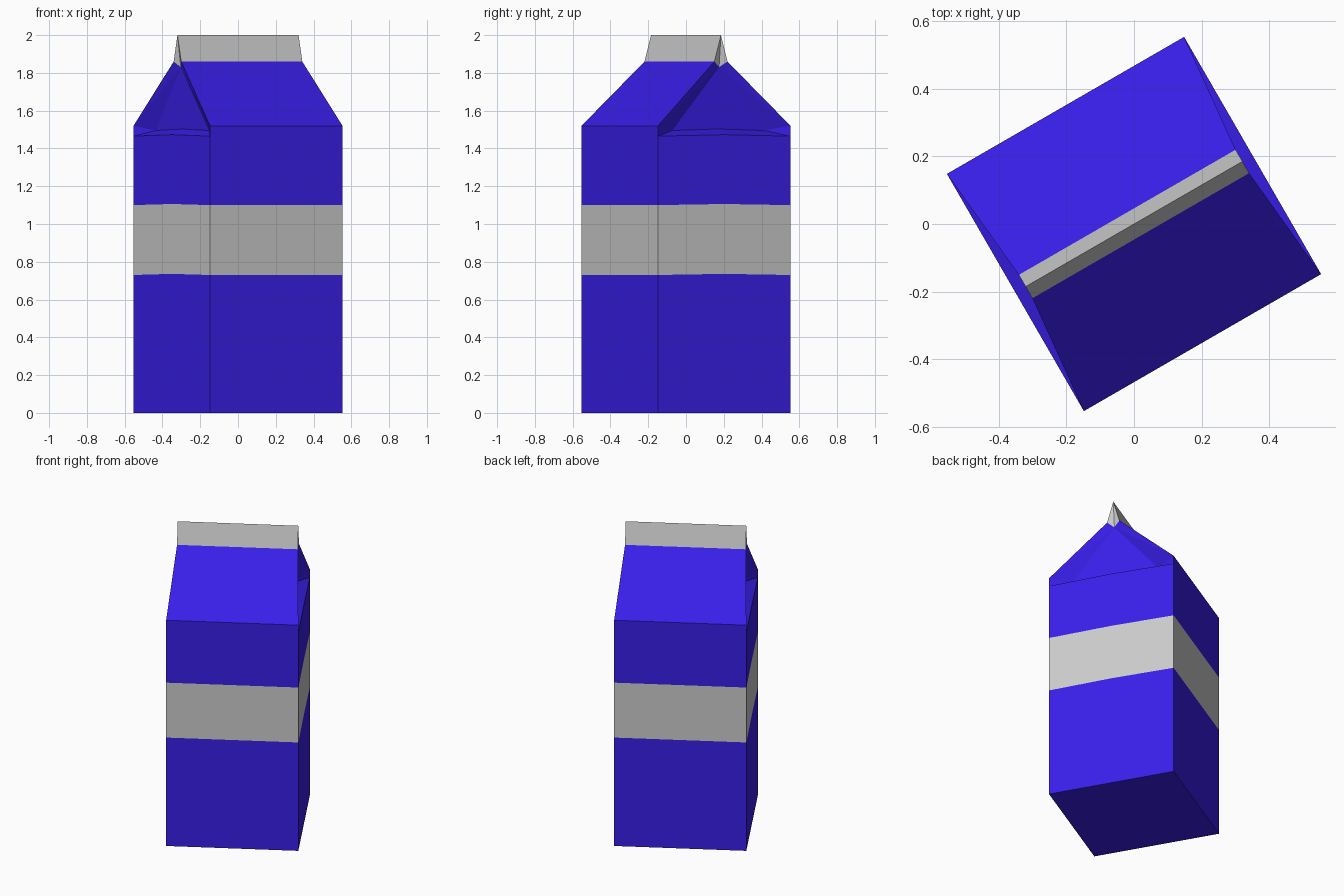
import bpy
import math

if "Cube" in bpy.data.objects:
    bpy.data.objects.remove(bpy.data.objects["Cube"])

H = 0.405        # half width of the square carton
Z_ROOF = 1.52    # eaves of the roof
blue = bpy.data.materials.new("blue_card")
blue.diffuse_color = (0.041, 0.0128, 0.81, 1)
blue.use_nodes = True
blue.node_tree.nodes["Principled BSDF"].inputs["Base Color"].default_value = blue.diffuse_color


def part(name, faces, mat=None):
    """Quarter shell from point loops, mirrored in x and y, turned 30 degrees."""
    verts = list(dict.fromkeys(p for f in faces for p in f))
    mesh = bpy.data.meshes.new(name)
    mesh.from_pydata(verts, [], [[verts.index(p) for p in f] for f in faces])
    if mat:
        mesh.materials.append(mat)
    ob = bpy.data.objects.new(name, mesh)
    bpy.context.collection.objects.link(ob)
    mod = ob.modifiers.new("Mirror", 'MIRROR')
    mod.use_axis = (True, True, False)
    mod.merge_threshold = 0.0005
    ob.rotation_euler.z = math.radians(30)
    return ob


def ring(z, bulge=0.0):
    """Quarter outline: middle of side wall, corner, middle of end wall."""
    return [(0, H, z), (H, H, z), (H, 0, z + bulge)]


def strip(lo, hi):
    return [[lo[i], hi[i], hi[i + 1], lo[i + 1]] for i in range(len(lo) - 1)]


base, low, high = ring(0), ring(0.73, 0.006), ring(1.10, 0.006)

# Lower walls with the bottom
part("lower_body", strip(base, low) + [[(0, 0, 0)] + base], blue)

# Grey band around the carton
part("label_band", strip(low, high))

# Upper walls, the end walls stop lower than the sides
eave, corner = (0, H, Z_ROOF), (H, H, Z_ROOF)
end_corner, end_mid = (H, H, 1.465), (H, 0, 1.473)
part("upper_body", [
    [high[0], eave, corner, end_corner, high[1]],
    [high[1], end_corner, end_mid, high[2]]], blue)

# Sloping roof with the folded-in gable ends
roof_mid, roof_tip = (0, 0.04, 1.86), (0.37, 0.04, 1.86)
apex = (0.35, 0, 1.83)
fold, fold_mid = (0.34, 0.28, 1.495), (0.34, 0, 1.503)
part("gable_roof", [
    [eave, roof_mid, roof_tip, corner],
    [corner, roof_tip, apex],
    [corner, apex, fold],
    [fold, apex, fold_mid],
    [end_corner, corner, fold],
    [end_corner, fold, fold_mid, end_mid]], blue)

# Pinched top seam
ridge_mid, ridge_end = (0, 0, 2.0), (0.37, 0, 2.0)
part("top_seam", [
    [roof_mid, ridge_mid, ridge_end, roof_tip],
    [roof_tip, ridge_end, apex]])
